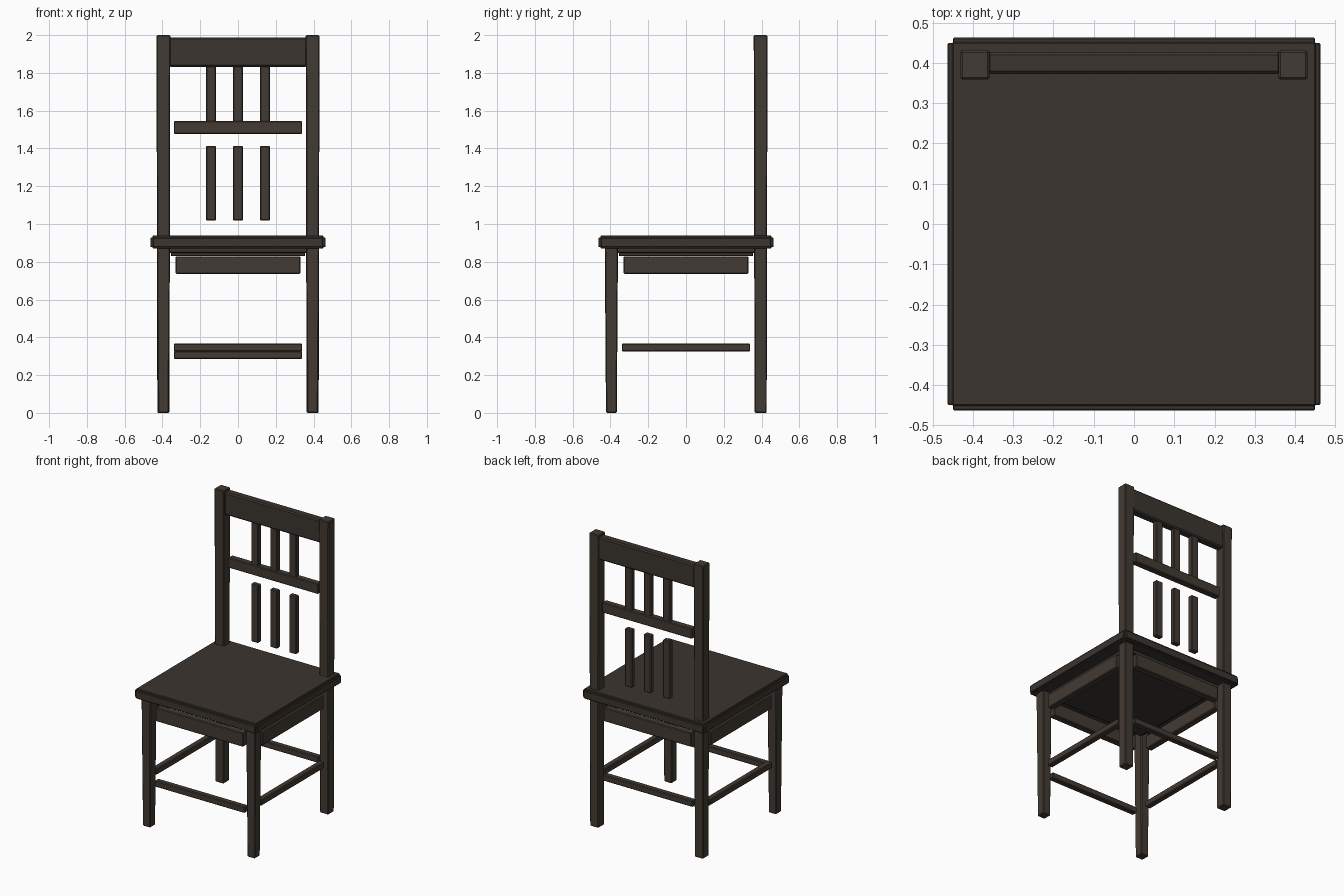
import bpy, bmesh

if "Cube" in bpy.data.objects:
    bpy.data.objects.remove(bpy.data.objects["Cube"])


def material(name, rgb):
    m = bpy.data.materials.new(name)
    m.diffuse_color = (*rgb, 1)
    m.use_nodes = True
    m.node_tree.nodes["Principled BSDF"].inputs["Base Color"].default_value = m.diffuse_color
    return m


WOOD = material("brown_wood", (0.056, 0.043, 0.033))
DARK = material("dark_wood", (0.044, 0.035, 0.029))


def box(name, center, size, mat=WOOD, bevel=0.005, taper=1.0):
    """Chamfered box; taper scales the lower end."""
    bm = bmesh.new()
    bmesh.ops.create_cube(bm, size=1)
    for v in bm.verts:
        k = taper if v.co.z < 0 else 1
        v.co.x *= size[0] * k
        v.co.y *= size[1] * k
        v.co.z *= size[2]
    if bevel:
        bmesh.ops.bevel(bm, geom=bm.edges[:], offset=bevel, segments=1,
                        affect='EDGES')
    me = bpy.data.meshes.new(name)
    bm.to_mesh(me)
    bm.free()
    me.materials.append(mat)
    ob = bpy.data.objects.new(name, me)
    ob.location = center
    bpy.context.collection.objects.link(ob)
    return ob


LEG = 0.395  # leg centre offset in x and y

# Seat slab, its edge strips and the stepped board underneath
box("seat", (0, 0, 0.905), (0.905, 0.905, 0.07), DARK, 0.004)
for s in (-1, 1):
    box("seat_edge_side", (s * 0.452, 0, 0.9025), (0.022, 0.9, 0.05), DARK, 0.003)
    box("seat_edge_end", (0, s * 0.452, 0.9025), (0.9, 0.022, 0.05), DARK, 0.003)
box("seat_support_upper", (0, 0, 0.86), (0.76, 0.76, 0.025), DARK, 0.003)
box("seat_support_lower", (0, 0, 0.842), (0.71, 0.71, 0.024), DARK, 0.003)

# Front legs, back posts, side aprons and side stretchers
for s, side in ((-1, "left"), (1, "right")):
    box(f"front_leg_{side}", (s * LEG, -LEG, 0.4375), (0.07, 0.07, 0.875), taper=0.82)
    box(f"back_post_{side}", (s * LEG, LEG, 1.0), (0.073, 0.073, 2.0), taper=0.88)
    box(f"side_apron_{side}", (s * LEG, 0, 0.782), (0.045, 0.66, 0.094))
    box(f"side_stretcher_{side}", (s * LEG, 0, 0.347), (0.04, 0.68, 0.042))

# Front and back aprons and stretchers
for s, end, z in ((-1, "front", 0.306), (1, "back", 0.347)):
    box(f"{end}_apron", (0, s * LEG, 0.782), (0.66, 0.045, 0.094))
    box(f"{end}_stretcher", (0, s * LEG, z), (0.68, 0.04, 0.042))

# Backrest rails and slats
box("top_rail", (0, 0.4, 1.91), (0.73, 0.055, 0.155), DARK, 0.008)
box("middle_rail", (0, 0.4, 1.511), (0.68, 0.045, 0.07))
for i in (-1, 0, 1):
    box("lower_slat", (i * 0.143, 0.4, 1.215), (0.054, 0.035, 0.395))
    box("upper_slat", (i * 0.143, 0.4, 1.69), (0.054, 0.035, 0.34))
